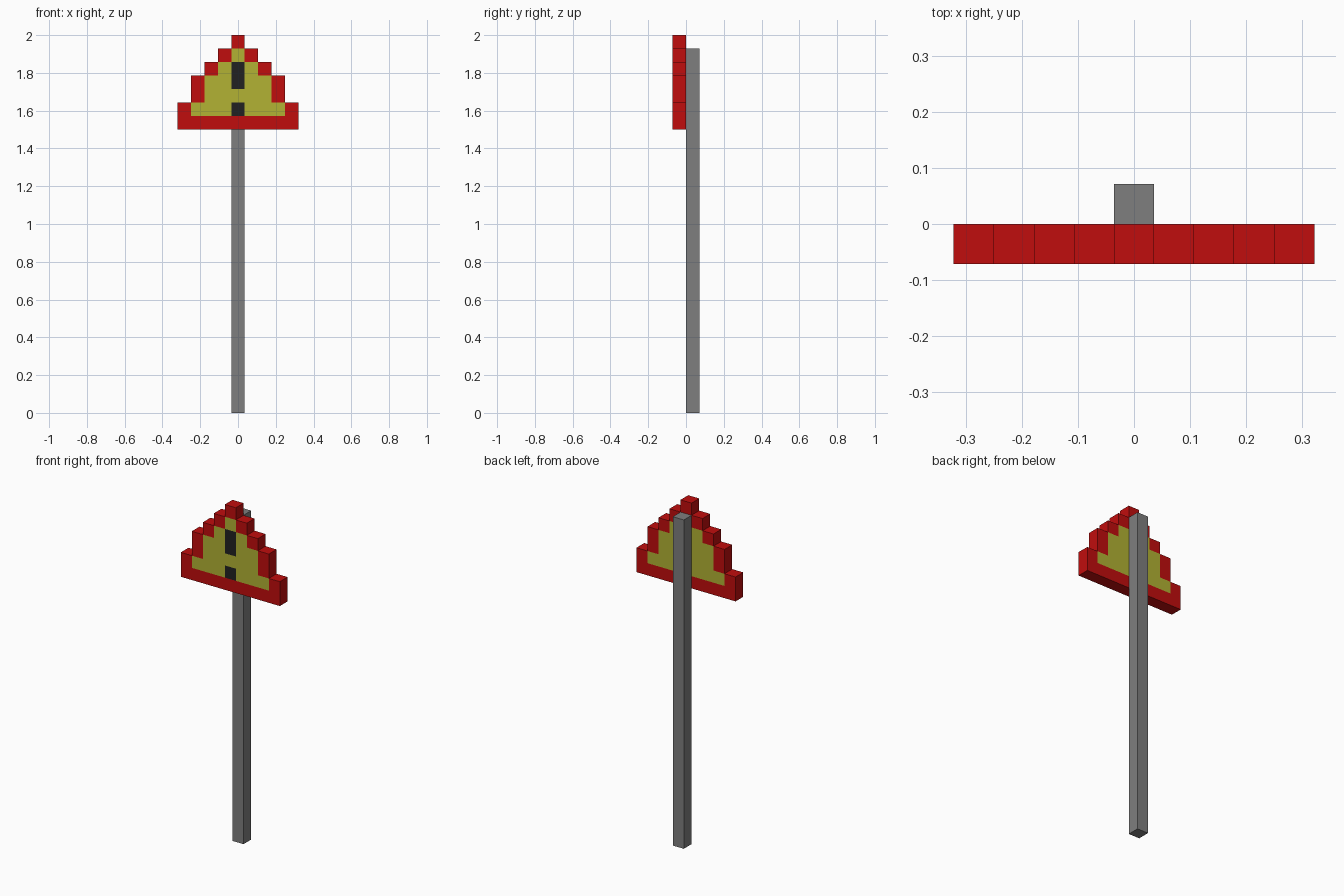
import bpy, bmesh

cube = bpy.data.objects.get("Cube")
if cube:
    bpy.data.objects.remove(cube, do_unlink=True)

U = 2 / 28                            # one block
BASE = 21 * U                         # underside of the sign board
HALF_WIDTHS = [4, 4, 3, 3, 2, 1, 0]   # blocks either side of centre, bottom row first
MARK_ROWS = (1, 3, 4)                 # rows of the exclamation mark
RED, YELLOW, BLACK = range(3)


def material(name, rgb):
    m = bpy.data.materials.new(name)
    m.use_nodes = True
    m.diffuse_color = (*rgb, 1)
    m.node_tree.nodes["Principled BSDF"].inputs["Base Color"].default_value = (*rgb, 1)
    return m


red = material("sign red", (0.53, 0.004, 0.004))
yellow = material("sign yellow", (0.445, 0.445, 0.034))
black = material("mark black", (0.015, 0.015, 0.015))
grey = material("pole grey", (0.21, 0.21, 0.21))


def make_object(name, bm, materials):
    bmesh.ops.recalc_face_normals(bm, faces=bm.faces)
    mesh = bpy.data.meshes.new(name)
    bm.to_mesh(mesh)
    bm.free()
    for m in materials:
        mesh.materials.append(m)
    obj = bpy.data.objects.new(name, mesh)
    bpy.context.collection.objects.link(obj)
    return obj


def cell_colour(col, row):
    if row in (0, len(HALF_WIDTHS) - 1) or abs(col) == HALF_WIDTHS[row]:
        return RED
    return BLACK if col == 0 and row in MARK_ROWS else YELLOW


# Sign board: stepped triangle of square cells, extruded one block deep
bm = bmesh.new()
for row, half in enumerate(HALF_WIDTHS):
    for col in range(-half, half + 1):
        bm.faces.new([bm.verts.new(((col + dx) * U, 0, BASE + (row + dz) * U))
                      for dx, dz in ((-.5, 0), (.5, 0), (.5, 1), (-.5, 1))])
bmesh.ops.remove_doubles(bm, verts=bm.verts, dist=U / 100)
extruded = bmesh.ops.extrude_face_region(bm, geom=bm.faces[:], use_keep_orig=True)
bmesh.ops.translate(bm, vec=(0, -U, 0),
                    verts=[g for g in extruded["geom"] if isinstance(g, bmesh.types.BMVert)])

# Front and back take the cell colours, the rim stays red
bm.normal_update()
for f in bm.faces:
    if abs(f.normal.y) > 0.5:
        c = f.calc_center_median()
        f.material_index = cell_colour(round(c.x / U), int((c.z - BASE) / U))
make_object("sign_board", bm, (red, yellow, black))

# Pole behind the board, ending one block below its tip
bm = bmesh.new()
bmesh.ops.create_cube(bm, size=1)
bmesh.ops.scale(bm, vec=(U, U, 27 * U), verts=bm.verts)
bmesh.ops.translate(bm, vec=(0, U / 2, 13.5 * U), verts=bm.verts)
make_object("pole", bm, (grey,))
